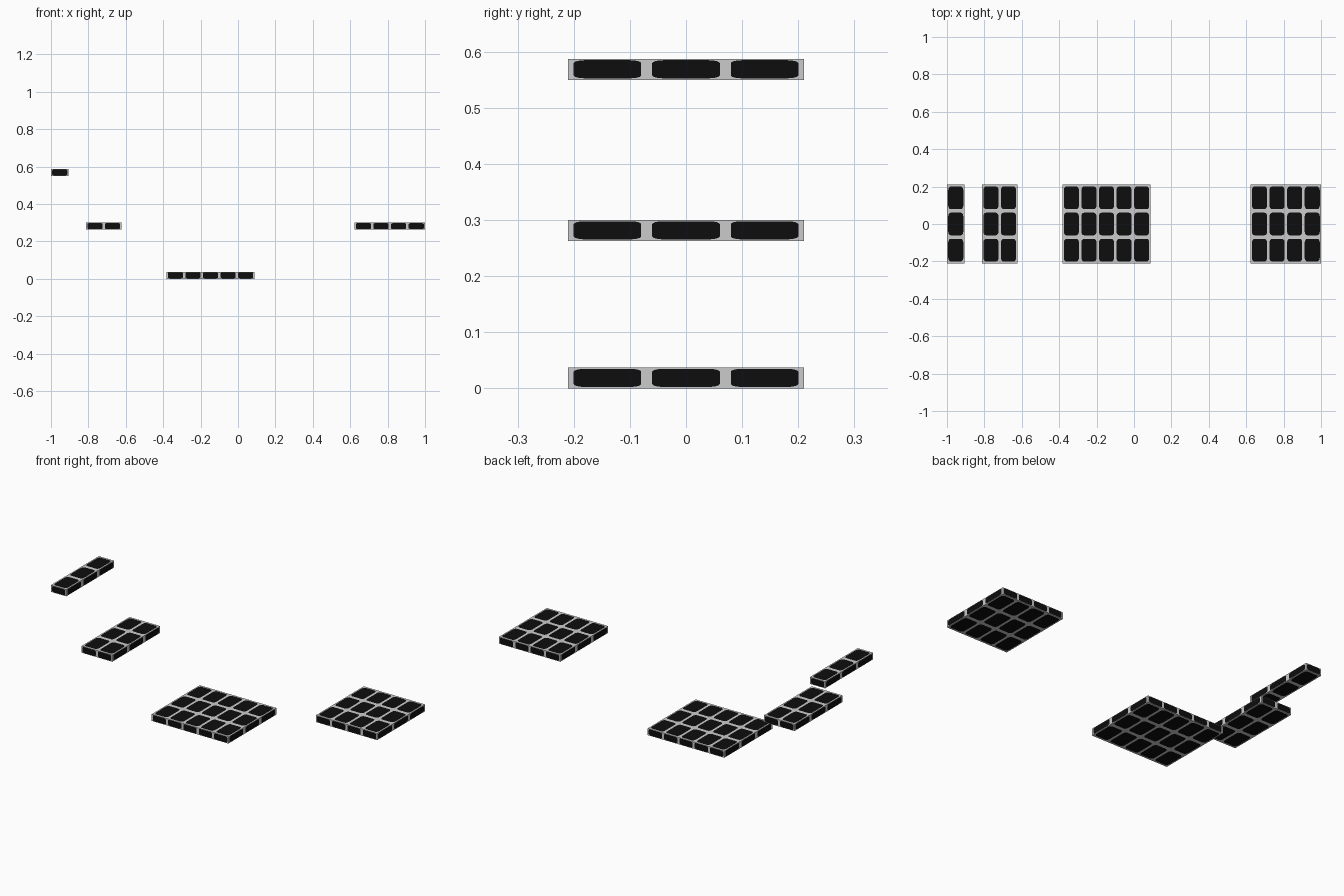
import bpy
import bmesh
from math import pi, sin, cos
from mathutils import Matrix, Vector

cube = bpy.data.objects.get("Cube")
if cube:
    bpy.data.objects.remove(cube, do_unlink=True)


def flat_colour(name, value):
    mat = bpy.data.materials.new(name)
    mat.use_nodes = True
    colour = (value, value, value, 1)
    mat.diffuse_color = colour
    mat.node_tree.nodes["Principled BSDF"].inputs["Base Color"].default_value = colour
    return mat


BLACK = flat_colour("black panel", 0.004)
GREY = flat_colour("pale grey frame", 0.6)

TILE = Vector((0.094, 0.14, 0.0375))   # size of one tile
ROWS = 3
HALF, RADIUS, STEPS = 0.43, 0.14, 4    # rounded panel, in tile units

# Rotations that carry the top of a tile to each of its six sides
SIDES = [Matrix.Rotation(a, 3, "X") for a in (0, pi / 2, pi, -pi / 2)]
SIDES += [Matrix.Rotation(a, 3, "Y") for a in (pi / 2, -pi / 2)]


def panel_corner(k):
    """Arc of points rounding corner k of the panel."""
    start = k * pi / 2
    mid = start + pi / 4
    reach = (HALF - RADIUS) * 2 ** 0.5
    centre = Vector((cos(mid), sin(mid), 0)) * reach + Vector((0, 0, 0.5))
    angles = [start + pi / 2 * s / STEPS for s in range(STEPS + 1)]
    return [centre + Vector((cos(a), sin(a), 0)) * RADIUS for a in angles]


def add_tile_side(bm, rot, centre):
    """One tile side: a black rounded panel within a grey frame."""
    def vert(p):
        return bm.verts.new((rot @ p + centre) * 1.0)

    arcs = [[vert(p) for p in panel_corner(k)] for k in range(4)]
    corners = []
    for k in range(4):
        a = k * pi / 2 + pi / 4
        corners.append(vert(Vector((cos(a) * 0.5 ** 0.5, sin(a) * 0.5 ** 0.5, 0.5))))
    bm.faces.new([v for arc in arcs for v in arc]).material_index = 0
    half = STEPS // 2
    for k in range(4):
        n = (k + 1) % 4
        inner = arcs[k][half:] + arcs[n][:half + 1]
        bm.faces.new([corners[k], corners[n]] + inner[::-1]).material_index = 1


def add_platform(name, left, bottom, columns):
    """A slab of tiles, built only where tile sides are exposed."""
    bm = bmesh.new()
    for i in range(columns):
        for j in range(ROWS):
            for rot in SIDES:
                out = rot @ Vector((0, 0, 1))
                ni, nj = i + round(out.x), j + round(out.y)
                if abs(out.z) < 0.5 and 0 <= ni < columns and 0 <= nj < ROWS:
                    continue
                add_tile_side(bm, rot, Vector((i + 0.5, j + 0.5, 0.5)))
    bmesh.ops.remove_doubles(bm, verts=bm.verts, dist=0.001)
    bmesh.ops.scale(bm, vec=TILE, verts=bm.verts)
    mesh = bpy.data.meshes.new(name)
    bm.to_mesh(mesh)
    bm.free()
    mesh.materials.append(BLACK)
    mesh.materials.append(GREY)
    obj = bpy.data.objects.new(name, mesh)
    obj.location = (left, -TILE.y * ROWS / 2, bottom)
    bpy.context.collection.objects.link(obj)


# Four floating platforms at three heights
add_platform("high_platform", -1.0, 0.55, 1)
add_platform("middle_platform_right", -0.812, 0.263, 2)
add_platform("low_platform", -0.382, 0.0, 5)
add_platform("middle_platform_left", 0.624, 0.263, 4)
